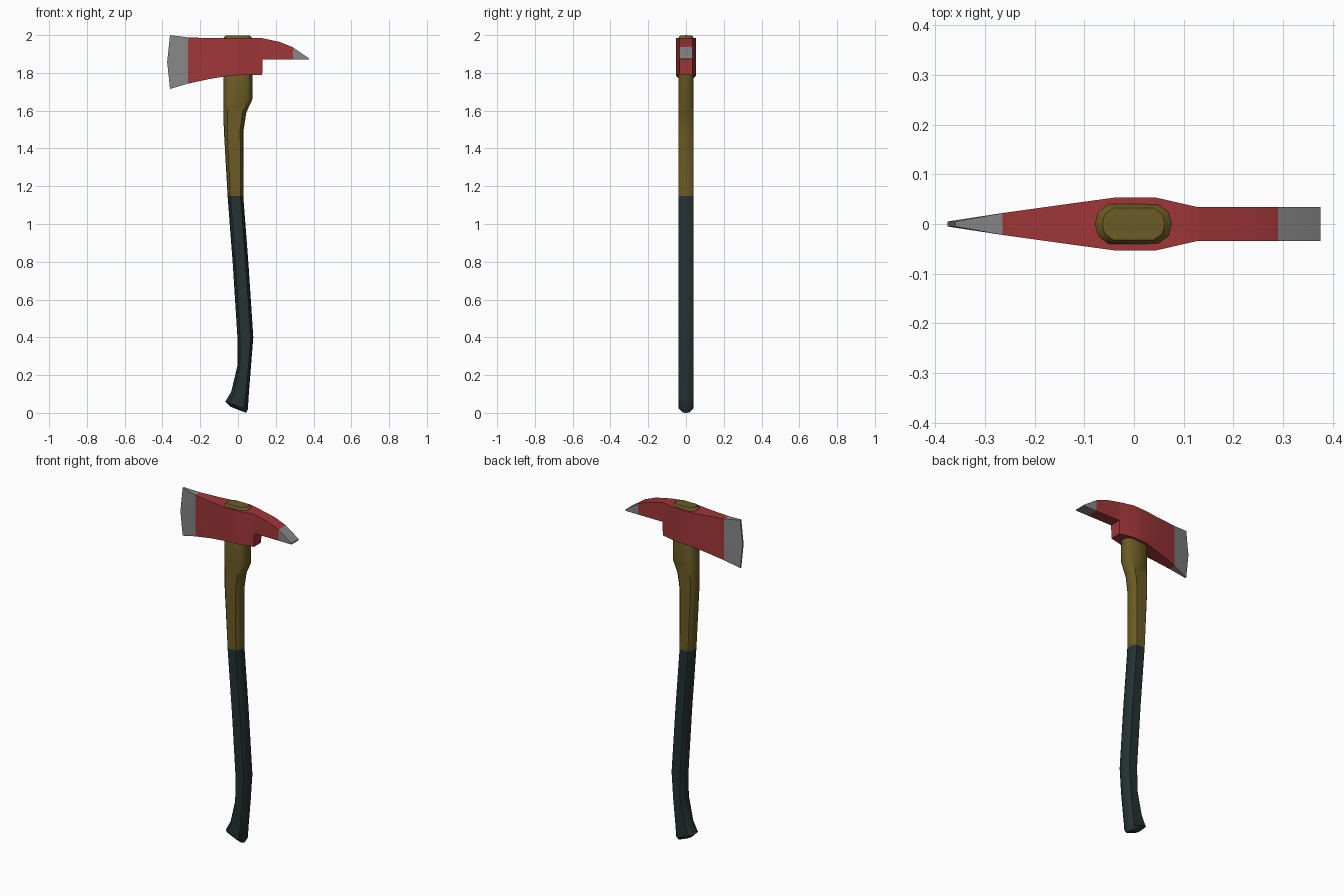
import bpy, bmesh, math

if "Cube" in bpy.data.objects:
    bpy.data.objects.remove(bpy.data.objects["Cube"])


def material(name, rgb):
    m = bpy.data.materials.new(name)
    m.diffuse_color = (*rgb, 1)
    m.use_nodes = True
    m.node_tree.nodes["Principled BSDF"].inputs["Base Color"].default_value = m.diffuse_color
    return m


red = material("red paint", (0.35, 0.037, 0.04))
steel = material("bare steel", (0.24, 0.24, 0.24))
wood = material("olive wood", (0.145, 0.105, 0.018))
grip = material("dark grip", (0.018, 0.032, 0.033))


def loft(name, rings, mats, pick, angle):
    """Skin a list of equal-sized point rings, cap the ends, colour by rule."""
    bm = bmesh.new()
    vs = [[bm.verts.new(p) for p in r] for r in rings]
    n = len(rings[0])
    for a, b in zip(vs, vs[1:]):
        for i in range(n):
            j = (i + 1) % n
            bm.faces.new((a[i], a[j], b[j], b[i]))
    bm.faces.new(vs[0])
    bm.faces.new(vs[-1])
    bmesh.ops.recalc_face_normals(bm, faces=bm.faces)
    for f in bm.faces:
        f.material_index = pick(f.calc_center_median())
        f.smooth = True
    me = bpy.data.meshes.new(name)
    bm.to_mesh(me)
    bm.free()
    me.set_sharp_from_angle(angle=math.radians(angle))
    for m in mats:
        me.materials.append(m)
    ob = bpy.data.objects.new(name, me)
    bpy.context.collection.objects.link(ob)
    return ob


# Handle: left edge (x, z), right edge (x, z), half depth
stations = [
    (-0.040, 0.033, 0.043, 0.000, 0.022),
    (-0.067, 0.060, 0.052, 0.018, 0.040),
    (-0.036, 0.112, 0.057, 0.095, 0.040),
    (-0.003, 0.250, 0.069, 0.250, 0.040),
    (-0.003, 0.400, 0.081, 0.400, 0.040),
    (-0.027, 0.780, 0.056, 0.780, 0.040),
    (-0.055, 1.147, 0.028, 1.147, 0.040),
    (-0.075, 1.500, 0.030, 1.500, 0.040),
    (-0.077, 1.590, 0.044, 1.590, 0.040),
    (-0.077, 1.660, 0.076, 1.660, 0.040),
    (-0.078, 1.985, 0.076, 1.985, 0.040),
    (-0.064, 1.998, 0.062, 1.998, 0.032),
]
half = [(1, 0), (0.92, 0.6), (0.65, 1), (-0.65, 1), (-0.92, 0.6), (-1, 0)]
section = half + [(u, -v) for u, v in half[-2:0:-1]]


def handle_ring(x0, z0, x1, z1, h):
    return [(x0 + (x1 - x0) * (u + 1) / 2, h * v, z0 + (z1 - z0) * (u + 1) / 2)
            for u, v in section]


loft("handle", [handle_ring(*s) for s in stations], [wood, grip],
     lambda c: 1 if c.z < 1.147 else 0, 40)

# Axe head: x at top, x at bottom, bottom z, top z, half thickness
head = [
    (-0.265, 1.743, 1.988, 0.022),
    (-0.150, 1.768, 1.984, 0.038),
    (-0.040, 1.786, 1.983, 0.053),
    (0.045, 1.789, 1.986, 0.053),
    (0.128, 1.790, 1.984, 0.034),
    (0.131, 1.870, 1.983, 0.034),
    (0.220, 1.870, 1.964, 0.034),
    (0.290, 1.870, 1.936, 0.034),
    (0.375, 1.870, 1.877, 0.034),
]


def head_ring(x, zb, zt, h):
    # a middle row lets the cutting edge bow outwards
    zm = (zb + zt) / 2
    xm = x - 0.015 if x < -0.3 else x
    return [(x, -h, zb), (xm, -h, zm), (x, -h, zt),
            (x, h, zt), (xm, h, zm), (x, h, zb)]


loft("axe_head", [head_ring(-0.36, 1.715, 2.0, 0.005)] + [head_ring(*s) for s in head],
     [red, steel], lambda c: 1 if c.x < -0.265 or c.x > 0.29 else 0, 25)
